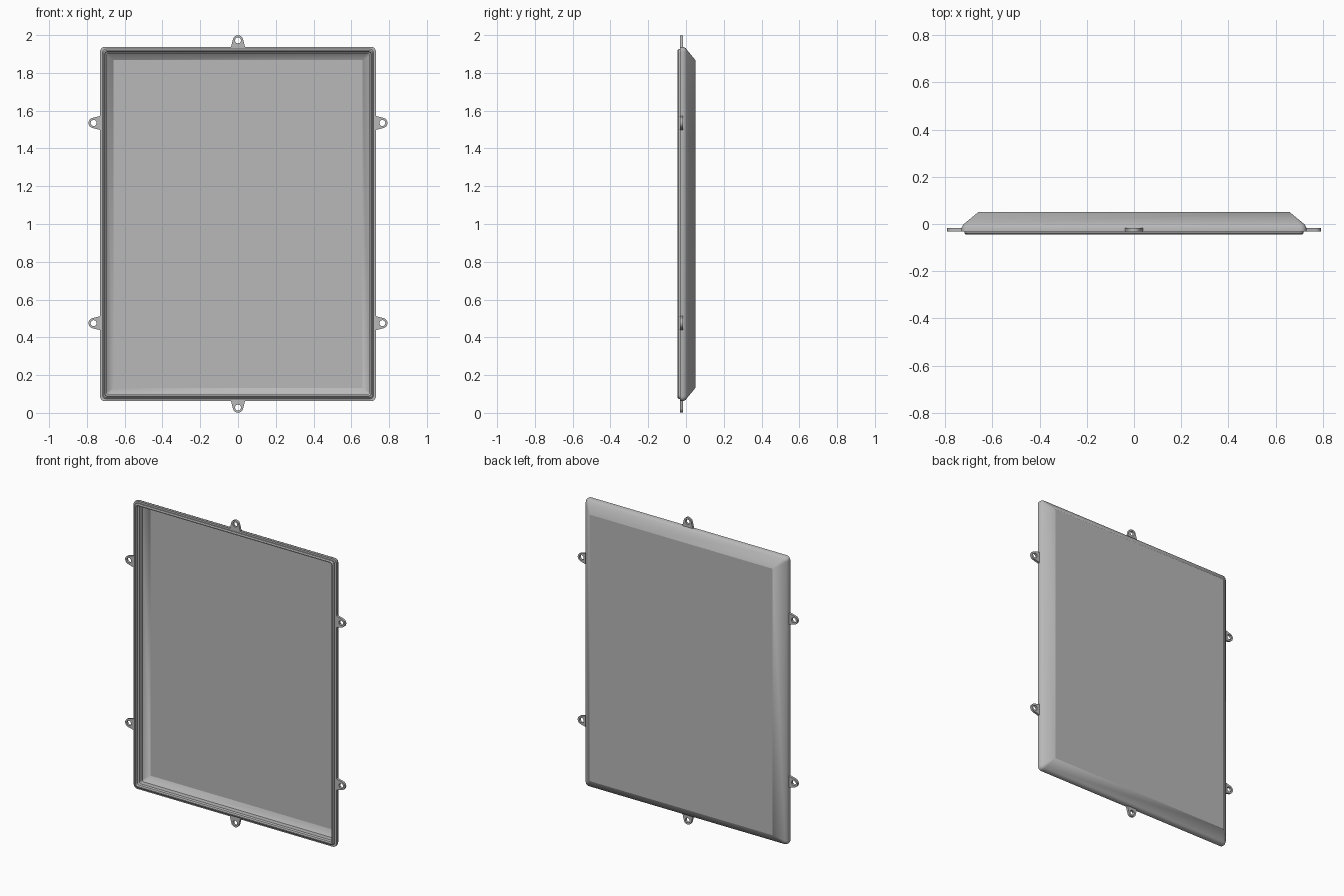
import bpy, bmesh
from math import sin, cos, pi, radians
from mathutils import Matrix, Vector

cube = bpy.data.objects.get("Cube")
if cube:
    bpy.data.objects.remove(cube, do_unlink=True)

HALF_W, HALF_H, MID_Z = 0.73, 0.9375, 1.0

grey = bpy.data.materials.new("plain grey")
grey.use_nodes = True
colour = (0.48, 0.48, 0.48, 1)
grey.diffuse_color = colour
grey.node_tree.nodes["Principled BSDF"].inputs["Base Color"].default_value = colour


def finish(name, bm):
    """Turn a bmesh into a shaded object."""
    bmesh.ops.remove_doubles(bm, verts=bm.verts, dist=0.0002)
    bmesh.ops.recalc_face_normals(bm, faces=bm.faces)
    mesh = bpy.data.meshes.new(name)
    bm.to_mesh(mesh)
    bm.free()
    mesh.materials.append(grey)
    obj = bpy.data.objects.new(name, mesh)
    bpy.context.collection.objects.link(obj)
    bpy.ops.object.select_all(action='DESELECT')
    obj.select_set(True)
    bpy.context.view_layer.objects.active = obj
    bpy.ops.object.shade_smooth_by_angle(angle=radians(30))
    return obj


def rounded_ring(bm, inset, y, radius, steps=6):
    """Rounded rectangle of vertices at depth y."""
    ring = []
    for corner, (sx, sz) in enumerate([(1, 1), (-1, 1), (-1, -1), (1, -1)]):
        cx = sx * (HALF_W - inset - radius)
        cz = sz * (HALF_H - inset - radius)
        for i in range(steps + 1):
            a = (corner + i / steps) * pi / 2
            ring.append(bm.verts.new((cx + radius * cos(a), y, MID_Z + cz + radius * sin(a))))
    return ring


def bridge(bm, a, b):
    for i in range(len(a)):
        j = (i + 1) % len(a)
        bm.faces.new((a[i], a[j], b[j], b[i]))


# Tray: one section swept round the rectangle, from the back panel over the rim to the floor
section = [  # inset, depth, corner radius
    (0.070, 0.050, 0.0),
    (0.014, 0.004, 0.018),
    (0.006, -0.002, 0.022),
    (0.0, -0.015, 0.025),
    (0.0, -0.031, 0.025),
    (0.012, -0.031, 0.02),
    (0.012, -0.039, 0.02),
    (0.018, -0.045, 0.018),
    (0.024, -0.045, 0.016),
    (0.026, -0.028, 0.015),
    (0.034, -0.022, 0.014),
    (0.034, 0.010, 0.014),
    (0.070, 0.042, 0.0),
]
bm = bmesh.new()
rings = [rounded_ring(bm, *row) for row in section]
for a, b in zip(rings, rings[1:]):
    bridge(bm, a, b)
for ring in (rings[0], rings[-1]):
    bm.faces.new(ring[6::7])  # square panel from the corner points
finish("tray", bm)


# Mounting tabs: flared eyelets with a round hole
def tab(name, origin, angle):
    bm = bmesh.new()
    centre, radius, hole, steps = 0.034, 0.0275, 0.016, 20
    arc = [radians(-80 + 160 * i / steps) for i in range(steps + 1)]
    outline = [(-0.008, -0.04), (0.004, -0.036)]
    outline += [(centre + radius * cos(a), radius * sin(a)) for a in arc]
    outline += [(0.004, 0.036), (-0.008, 0.04), (-0.008, 0)]
    angles = [radians(-140), radians(-110)] + arc + [radians(110), radians(140), pi]
    bore = [(centre + hole * cos(a), hole * sin(a)) for a in angles]
    loops = [[bm.verts.new((u, y, v)) for u, v in pts]
             for pts, y in ((outline, -0.031), (outline, -0.016), (bore, -0.016), (bore, -0.031))]
    for a, b in zip(loops, loops[1:] + loops[:1]):
        bridge(bm, a, b)
    bm.transform(Matrix.Translation(Vector(origin)) @ Matrix.Rotation(angle, 4, 'Y'))
    finish(name, bm)


for level, z in (("lower", 0.475), ("upper", 1.535)):
    tab("left_" + level + "_tab", (HALF_W, 0, z), 0)
    tab("right_" + level + "_tab", (-HALF_W, 0, z), pi)
tab("top_tab", (0, 0, MID_Z + HALF_H), -pi / 2)
tab("bottom_tab", (0, 0, MID_Z - HALF_H), pi / 2)
